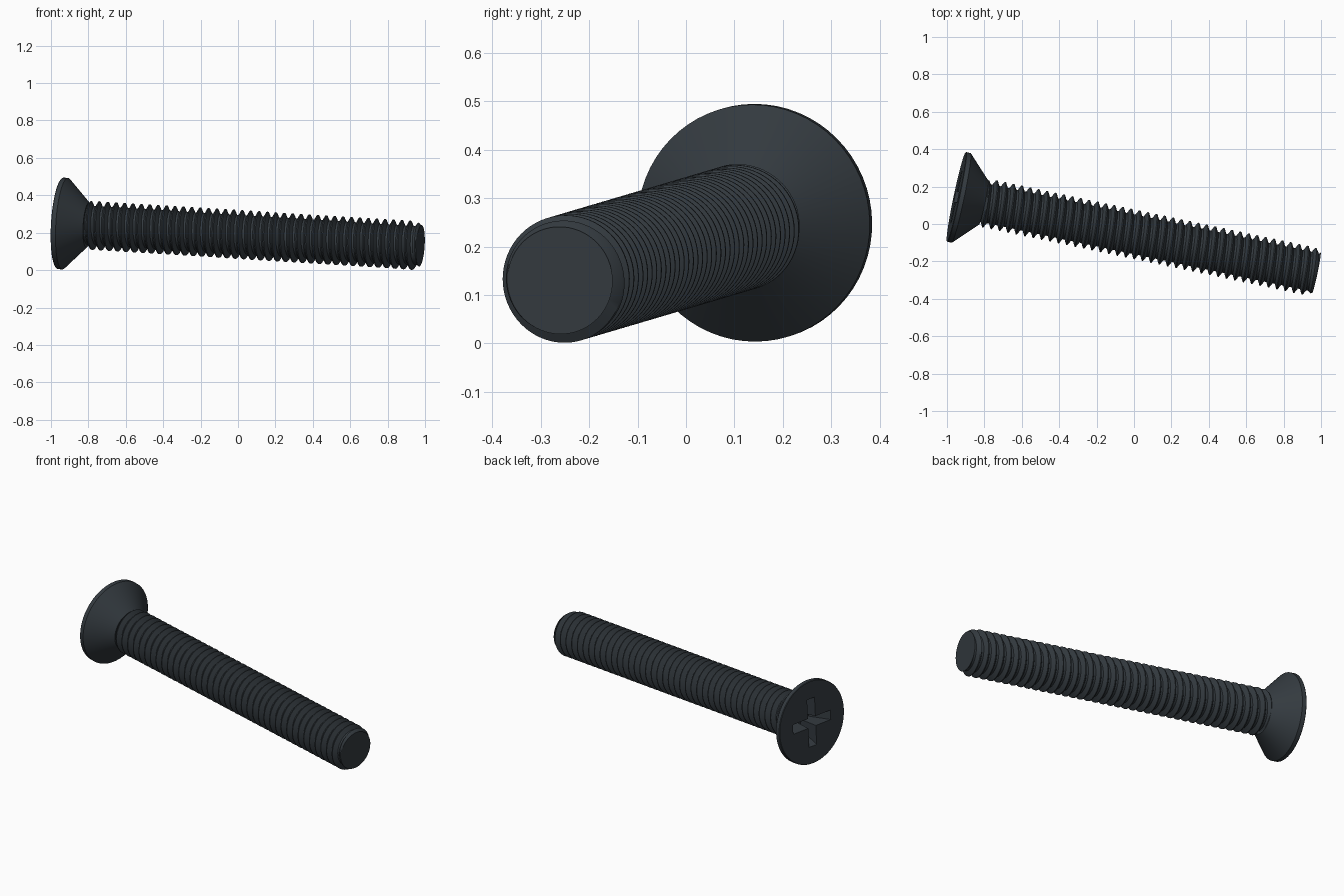
import bpy, bmesh, math
from mathutils import Vector, Matrix

cube = bpy.data.objects.get("Cube")
if cube:
    bpy.data.objects.remove(cube, do_unlink=True)

# Dark steel colour
steel = bpy.data.materials.new("dark_steel")
steel.use_nodes = True
colour = (0.034, 0.043, 0.051, 1)
steel.diffuse_color = colour
steel.node_tree.nodes["Principled BSDF"].inputs["Base Color"].default_value = colour

# Screw frame: local z runs from the head face to the tip
head_centre = Vector((-0.95, 0.145, 0.25))
tip_centre = Vector((0.975, -0.26, 0.13))
length = (tip_centre - head_centre).length
axis = (tip_centre - head_centre).normalized()
up = (Vector((0, 0, 1)) - axis * axis.z).normalized()
side = up.cross(axis)
frame = Matrix((side, up, axis)).transposed().to_4x4()
frame.translation = head_centre

SEG = 64
HEAD_R, NECK_R, HEAD_LEN = 0.245, 0.12, 0.15
CREST_R, ROOT_R, TIP_R, PITCH = 0.131, 0.104, 0.111, 0.046


def finish(bm, name):
    bmesh.ops.remove_doubles(bm, verts=bm.verts, dist=1e-5)
    bmesh.ops.recalc_face_normals(bm, faces=bm.faces)
    mesh = bpy.data.meshes.new(name)
    bm.to_mesh(mesh)
    bm.free()
    mesh.materials.append(steel)
    obj = bpy.data.objects.new(name, mesh)
    bpy.context.collection.objects.link(obj)
    return obj


def activate(obj):
    bpy.ops.object.select_all(action='DESELECT')
    obj.select_set(True)
    bpy.context.view_layer.objects.active = obj


def loft(bm, rings):
    rows = [[bm.verts.new(p) for p in ring] for ring in rings]
    for a, b in zip(rows, rows[1:]):
        for i in range(len(a)):
            j = (i + 1) % len(a)
            bm.faces.new((a[i], a[j], b[j], b[i]))
    bm.faces.new(rows[0])
    bm.faces.new(rows[-1])


def circle(r, z):
    return [(r * math.cos(math.tau * i / SEG), r * math.sin(math.tau * i / SEG), z)
            for i in range(SEG)]


# Countersunk head with a thin straight rim
bm = bmesh.new()
loft(bm, [circle(r, z) for r, z in ((HEAD_R - 0.003, 0), (HEAD_R, 0.003),
                                    (HEAD_R, 0.027), (NECK_R, HEAD_LEN))])
head = finish(bm, "countersunk_head")


# Tapered cross recess
def cross(reach, half, z):
    pts = []
    for k in range(4):
        turn = Matrix.Rotation(k * math.pi / 2, 3, 'Z')
        pts += [turn @ Vector(p) for p in ((reach, -half, z), (reach, half, z), (half, half, z))]
    return pts


bm = bmesh.new()
loft(bm, [cross(0.147, 0.029, -0.01), cross(0.08, 0.02, 0.115)])
cutter = finish(bm, "recess_cutter")
cutter.hide_render = True
activate(head)
cut = head.modifiers.new("cross_recess", 'BOOLEAN')
cut.operation = 'DIFFERENCE'
cut.solver = 'EXACT'
cut.object = cutter
bpy.ops.object.modifier_apply(modifier=cut.name)
bpy.data.objects.remove(cutter, do_unlink=True)

# Helical thread, clamped to the neck and chamfered at the tip
start = HEAD_LEN - 0.004
profile = ((0, CREST_R), (0.125, CREST_R), (0.44, ROOT_R), (0.69, ROOT_R))


def thread_point(turn, phase, r, i):
    a = math.tau * i / SEG
    z = start + PITCH * (turn + phase + i / SEG)
    z = min(max(z, start), length)
    r = min(r, TIP_R + 0.6 * (length - z), NECK_R + 0.6 * (z - start))
    return Vector((r * math.cos(a), r * math.sin(a), z))


bm = bmesh.new()
turns = int((length - start) / PITCH) + 3
rows = [[bm.verts.new(thread_point(t, ph, r, i)) for i in range(SEG + 1)]
        for t in range(-2, turns) for ph, r in profile]
for a, b in zip(rows, rows[1:]):
    for i in range(SEG):
        bm.faces.new((a[i], a[i + 1], b[i + 1], b[i]))
# Flat end discs
for z, r in ((start, ROOT_R), (length, TIP_R)):
    bm.faces.new([bm.verts.new(p) for p in circle(r, z)])
bmesh.ops.dissolve_degenerate(bm, dist=1e-6, edges=bm.edges)
shank = finish(bm, "threaded_shank")

# Place the parts along the tilted axis and shade them
for obj in (head, shank):
    obj.data.transform(frame)
    activate(obj)
    bpy.ops.object.shade_smooth_by_angle(angle=math.radians(30))
